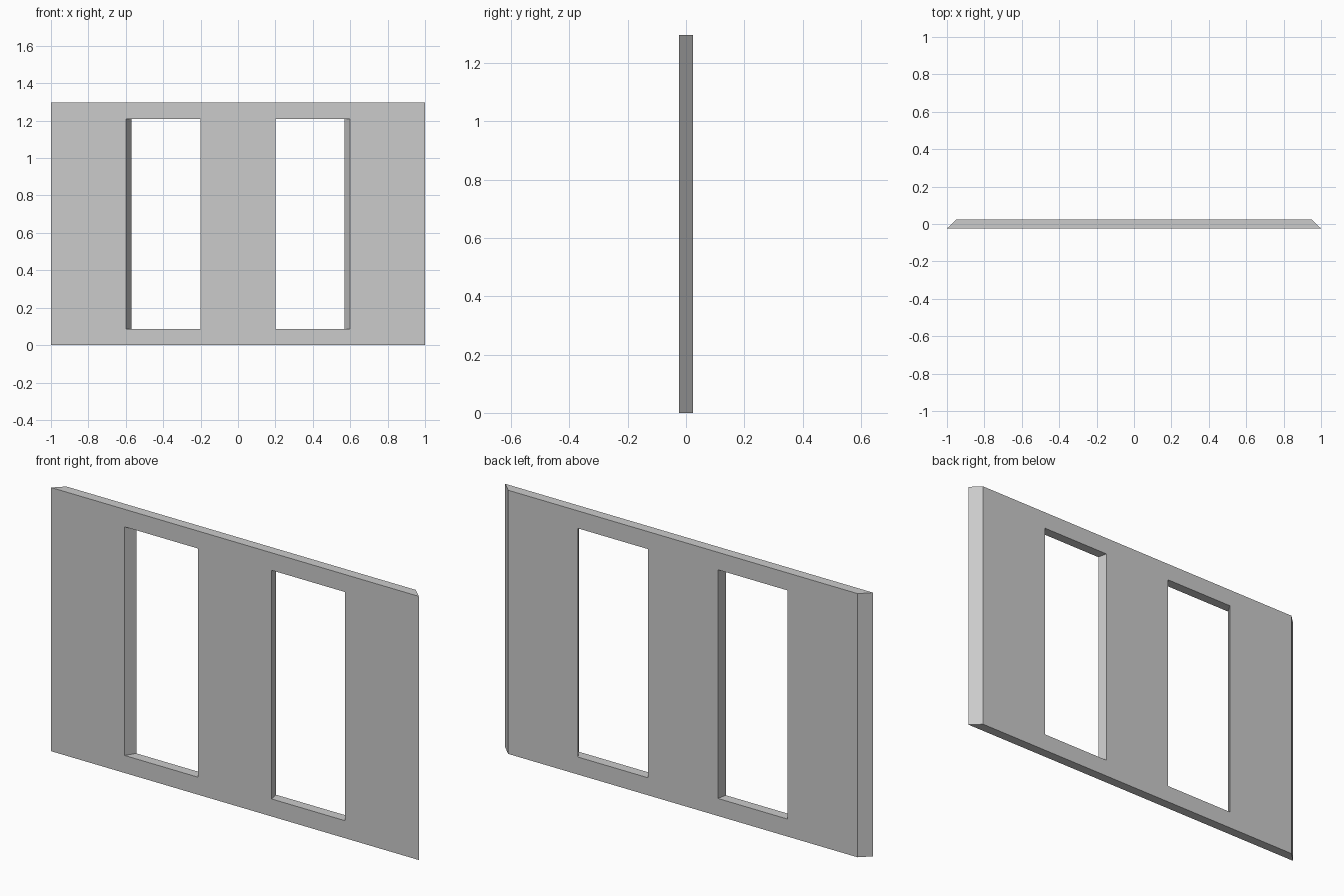
import bpy, bmesh

if "Cube" in bpy.data.objects:
    bpy.data.objects.remove(bpy.data.objects["Cube"])

THICK, TAPER = 0.048, 0.95
XS = [-1.0, -0.6, -0.2, 0.2, 0.6, 1.0]
ZS = [0.0, 0.086, 1.21, 1.296]
OPENINGS = {(1, 1), (3, 1)}

# Front face of the wall: a grid with two window cells left out
bm = bmesh.new()
v = [[bm.verts.new((x, -THICK / 2, z)) for z in ZS] for x in XS]
for i in range(len(XS) - 1):
    for j in range(len(ZS) - 1):
        if (i, j) not in OPENINGS:
            bm.faces.new((v[i][j], v[i + 1][j], v[i + 1][j + 1], v[i][j + 1]))

# Thicken to the back, narrowing in x so the ends and jambs are bevelled
ext = bmesh.ops.extrude_face_region(bm, geom=bm.faces[:], use_keep_orig=True)
for e in ext["geom"]:
    if isinstance(e, bmesh.types.BMVert):
        e.co.x *= TAPER
        e.co.y = THICK / 2
bmesh.ops.recalc_face_normals(bm, faces=bm.faces)

mesh = bpy.data.meshes.new("window_wall")
bm.to_mesh(mesh)
bm.free()
wall = bpy.data.objects.new("window_wall", mesh)
bpy.context.collection.objects.link(wall)
